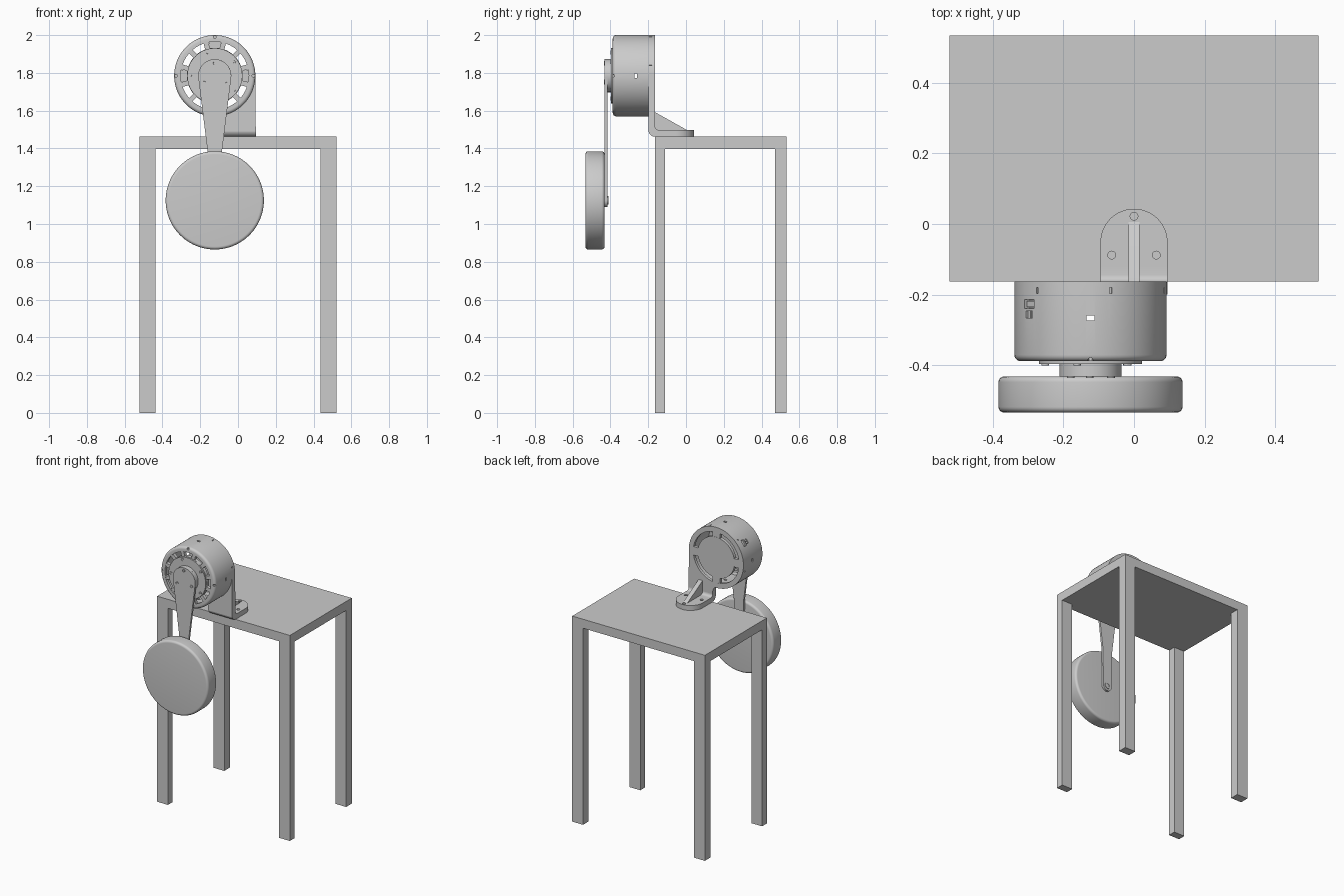
import bpy, bmesh, math
from mathutils import Matrix, Vector

if "Cube" in bpy.data.objects:
    bpy.data.objects.remove(bpy.data.objects["Cube"], do_unlink=True)

grey = bpy.data.materials.new("light grey")
grey.use_nodes = True
grey.diffuse_color = (0.6, 0.6, 0.6, 1)
grey.node_tree.nodes["Principled BSDF"].inputs["Base Color"].default_value = (0.6, 0.6, 0.6, 1)

CX, CZ = -0.123, 1.785      # motor axis
WZ = 1.125                  # wheel axis height


def finish(name, bm, smooth=True):
    bmesh.ops.recalc_face_normals(bm, faces=bm.faces)
    me = bpy.data.meshes.new(name)
    bm.to_mesh(me)
    bm.free()
    me.materials.append(grey)
    ob = bpy.data.objects.new(name, me)
    bpy.context.collection.objects.link(ob)
    if smooth:
        smooth_sharp(ob)
    return ob


def smooth_sharp(ob):
    bpy.ops.object.select_all(action='DESELECT')
    ob.select_set(True)
    bpy.context.view_layer.objects.active = ob
    bpy.ops.object.shade_smooth_by_angle(angle=math.radians(32))


def arc(cx, cy, r, a0, a1, n=16):
    return [(cx + r * math.cos(math.radians(a0 + (a1 - a0) * i / n)),
             cy + r * math.sin(math.radians(a0 + (a1 - a0) * i / n))) for i in range(n + 1)]


def prism(name, pts, axis, lo, hi):
    """Extrude an outline along x (yz outline), y (xz outline) or z (xy outline)."""
    place = {'x': lambda a, b, h: (h, a, b), 'y': lambda a, b, h: (a, h, b),
             'z': lambda a, b, h: (a, b, h)}[axis]
    bm = bmesh.new()
    rings = [[bm.verts.new(place(a, b, h)) for a, b in pts] for h in (lo, hi)]
    bm.faces.new(rings[0])
    bm.faces.new(rings[1])
    for i in range(len(pts)):
        j = (i + 1) % len(pts)
        bm.faces.new((rings[0][i], rings[0][j], rings[1][j], rings[1][i]))
    return finish(name, bm)


def lathe(name, profile, cx=CX, cz=CZ, segs=72, closed=False):
    """Turn an (r, y) profile about an axis parallel to y."""
    bm = bmesh.new()
    rings = []
    for s in range(segs):
        t = 2 * math.pi * s / segs
        rings.append([bm.verts.new((cx + r * math.cos(t), y, cz + r * math.sin(t))) for r, y in profile])
    n = len(profile)
    for s in range(segs):
        a, b = rings[s], rings[(s + 1) % segs]
        for i in range(n if closed else n - 1):
            j = (i + 1) % n
            bm.faces.new((a[i], a[j], b[j], b[i]))
    bmesh.ops.remove_doubles(bm, verts=bm.verts, dist=1e-5)
    return finish(name, bm)


def disc(name, r, y0, y1, cx=CX, cz=CZ, segs=72):
    return lathe(name, [(0, y0), (r, y0), (r, y1), (0, y1)], cx, cz, segs)


def cut(ob, bm):
    """Subtract the bmesh from the object and drop the cutter."""
    cutter = finish("cutter", bm, False)
    cutter.hide_render = True
    mod = ob.modifiers.new("cut", 'BOOLEAN')
    mod.operation, mod.object, mod.solver = 'DIFFERENCE', cutter, 'EXACT'
    bpy.ops.object.select_all(action='DESELECT')
    ob.select_set(True)
    bpy.context.view_layer.objects.active = ob
    bpy.ops.object.modifier_apply(modifier=mod.name)
    bpy.data.objects.remove(cutter, do_unlink=True)
    smooth_sharp(ob)


def radial(angle, r, y):
    """Matrix at a point around the motor axis, local x pointing outward."""
    return (Matrix.Translation((CX, y, CZ)) @ Matrix.Rotation(-math.radians(angle), 4, 'Y')
            @ Matrix.Translation((r, 0, 0)))


def add_box(bm, mat, size):
    bmesh.ops.create_cube(bm, size=1, matrix=mat @ Matrix.Diagonal(Vector((*size, 1))))


# Table: slab and four legs
def rect(x0, x1, y0, y1):
    return [(x0, y0), (x1, y0), (x1, y1), (x0, y1)]

prism("table_top", rect(-0.522, 0.522, -0.163, 0.533), 'z', 1.398, 1.462)
for side, x0, x1 in (("right", -0.522, -0.437), ("left", 0.437, 0.522)):
    for end, y0, y1 in (("front", -0.163, -0.11), ("back", 0.47, 0.533)):
        prism(f"{end}_{side}_leg", rect(x0, x1, y0, y1), 'z', 0, 1.40)

# Motor shell: hollow ring with a rounded front edge
front_edge = [(0.197 + 0.018 * math.cos(t * math.pi / 10), -0.370 - 0.018 * math.sin(t * math.pi / 10))
              for t in range(6)]
shell = lathe("motor_shell", [(0.18, -0.163), (0.215, -0.163)] + front_edge +
              [(0.18, -0.388), (0.18, -0.368), (0.197, -0.36), (0.197, -0.19), (0.18, -0.183)],
              segs=96, closed=True)
bm = bmesh.new()
for k in range(4):          # side windows and rim pin holes
    add_box(bm, radial(90 * k, 0.21, -0.266), (0.06, 0.014, 0.022))
    bmesh.ops.create_cone(bm, cap_ends=True, segments=12, radius1=0.008, radius2=0.008, depth=0.03,
                          matrix=radial(90 * k, 0.205, -0.388) @ Matrix.Rotation(math.pi / 2, 4, 'X'))
for k in range(6):          # narrow slots near the back
    add_box(bm, radial(14.4 + 60 * k, 0.215, -0.188), (0.012, 0.018, 0.007))
add_box(bm, radial(144, 0.21, -0.226), (0.06, 0.026, 0.045))   # connector openings
add_box(bm, radial(144, 0.21, -0.256), (0.06, 0.020, 0.032))
cut(shell, bm)

# Connector sitting inside its opening
bm = bmesh.new()
add_box(bm, radial(144, 0.198, -0.226), (0.02, 0.018, 0.04))
for dz in (-0.008, 0.008):
    add_box(bm, radial(144, 0.198, -0.256) @ Matrix.Translation((0, 0, dz)), (0.02, 0.022, 0.012))
finish("connector", bm, False)

# Front and back covers with spokes joining them to the shell
disc("front_cover", 0.148, -0.386, -0.36)
disc("front_plate", 0.146, -0.396, -0.386)
disc("back_cover", 0.145, -0.185, -0.163)
for name, count, start, width, y, depth in (("front_spokes", 12, 15, 0.026, -0.374, 0.024),
                                            ("back_spokes", 4, 0, 0.06, -0.174, 0.020)):
    bm = bmesh.new()
    for k in range(count):
        add_box(bm, radial(start + 360 / count * k, 0.163, y), (0.046, depth, width))
    finish(name, bm, False)

# Output hub and tapered arm
disc("hub", 0.0875, -0.416, -0.39)
head = arc(CX, CZ, 0.0875, -7, 187, 32)
tail = arc(CX, WZ, 0.036, 180, 360, 16)
prism("arm", head + [(CX - 0.038, 1.385)] + tail + [(CX + 0.038, 1.385)], 'y', -0.431, -0.416)

# Bolts on the plate, arm and wheel
def bolt(name, angle, r, y, cz=CZ, size=0.011):
    t = math.radians(angle)
    x, z = CX + r * math.cos(t), cz + r * math.sin(t)
    lathe(name, [(0, y - 0.001), (size * 0.55, y - 0.001), (size * 0.6, y - 0.004),
                 (size, y - 0.004), (size, y + 0.004), (0, y + 0.004)], x, z, 16)

for k in range(5):
    bolt("plate_bolt", 35 + 72 * k, 0.128, -0.396)
for k in range(3):
    bolt("arm_bolt", 92 + 120 * k, 0.066, -0.431)
lathe("wheel_bolt", [(0, -0.414), (0.012, -0.414), (0.013, -0.411), (0.022, -0.411),
                     (0.022, -0.42), (0, -0.42)], CX, WZ, 24)

# Wheel with rounded rims
B = 0.016
rim = [(0.26 - B + a, b) for a, b in arc(0, -0.533 + B, B, -90, 0, 6)]
rim += [(0.26 - B + a, b) for a, b in arc(0, -0.431 - B, B, 0, 90, 6)]
lathe("wheel", [(0, -0.533)] + rim + [(0, -0.431)], CX, WZ, 96)

# Bracket: neck under the motor, rounded corner, foot and rib
neck = arc(CX, CZ, 0.2, -105, 0, 24) + [(0.092, CZ), (0.094, 1.49), (-0.095, 1.49), (-0.095, 1.53)]
neck += arc(-0.145, 1.53, 0.05, 15, 75, 5)
prism("bracket_neck", neck, 'y', -0.199, -0.1635)
corner = arc(-0.164, 1.497, 0.035, 180, 270, 8) + [(-0.12, 1.462), (-0.12, 1.497)]
corner += arc(-0.1435, 1.517, 0.02, 270, 180, 6) + [(-0.199, 1.517)]
prism("bracket_corner", corner, 'x', -0.095, 0.094)
foot = prism("bracket_foot", arc(0, -0.052, 0.095, 0, 180, 32) + [(-0.095, -0.15), (0.095, -0.15)],
             'z', 1.462, 1.497)
bm = bmesh.new()
for x, y in ((0, 0.022), (-0.063, -0.088), (0.063, -0.088)):
    bmesh.ops.create_cone(bm, cap_ends=True, segments=20, radius1=0.011, radius2=0.011, depth=0.1,
                          matrix=Matrix.Translation((x, y, 1.48)))
cut(foot, bm)
prism("bracket_rib", [(-0.17, 1.592), (-0.164, 1.592), (0.006, 1.497), (0.006, 1.49), (-0.17, 1.49)],
      'x', -0.016, 0.016)
